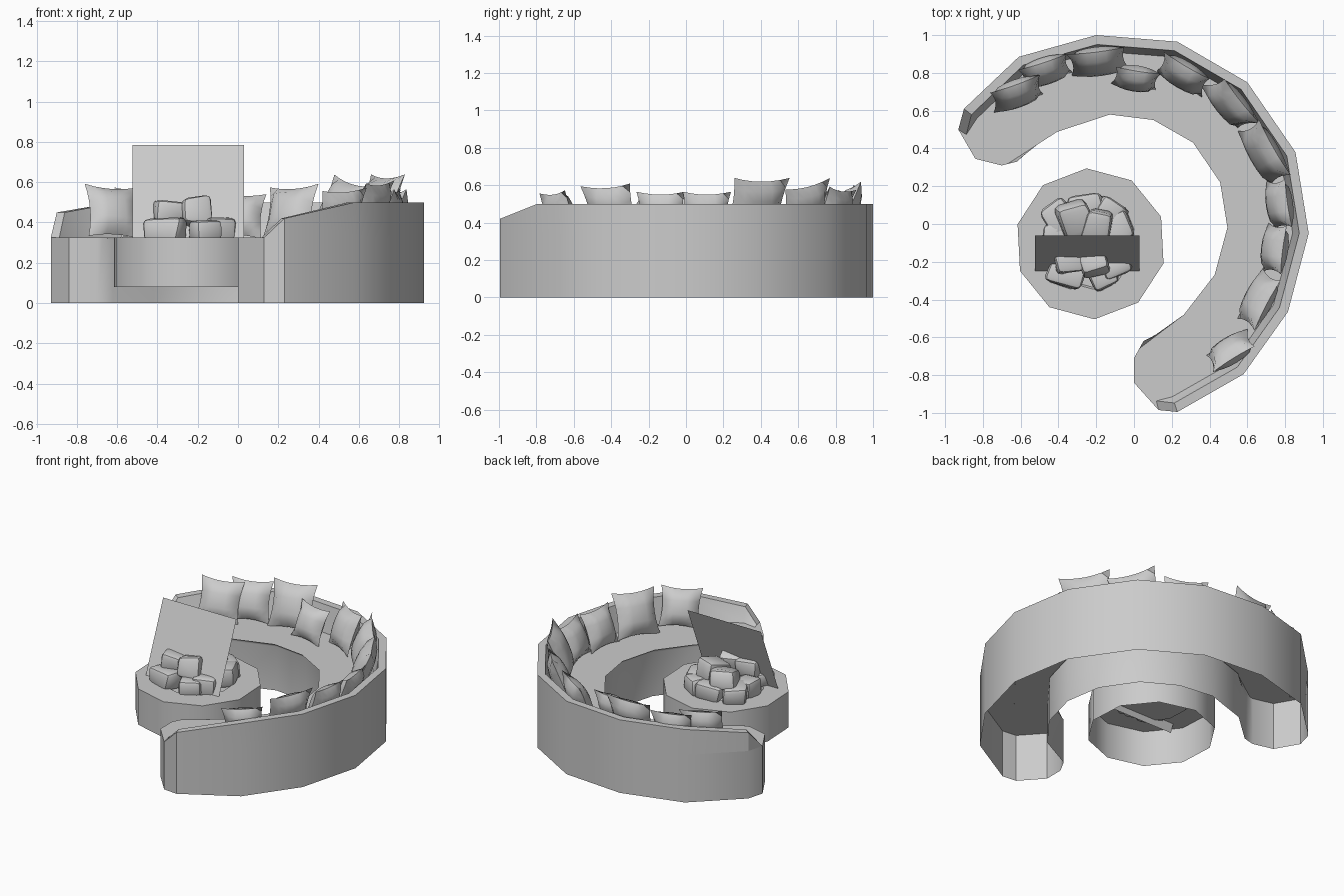
import bpy, bmesh, math, random
from mathutils import Vector, Matrix

if "Cube" in bpy.data.objects:
    bpy.data.objects.remove(bpy.data.objects["Cube"])

random.seed(4)
CX, CY, SEAT = -0.1, -0.02, 0.325


def make_object(name, bm, smooth=None):
    bmesh.ops.recalc_face_normals(bm, faces=bm.faces)
    me = bpy.data.meshes.new(name)
    bm.to_mesh(me)
    bm.free()
    ob = bpy.data.objects.new(name, me)
    bpy.context.collection.objects.link(ob)
    if smooth:
        bpy.ops.object.select_all(action='DESELECT')
        ob.select_set(True)
        bpy.context.view_layer.objects.active = ob
        bpy.ops.object.shade_smooth_by_angle(angle=math.radians(smooth))
    return ob


# Sofa plan: outer arc, then the rounded end and the inner arc
outer = [(-0.93, 0.5), (-0.90, 0.61), (-0.61, 0.885), (-0.2, 1.0), (0.23, 0.965),
         (0.6, 0.75), (0.855, 0.38), (0.925, -0.05), (0.815, -0.465),
         (0.58, -0.795), (0.23, -0.995), (0.13, -0.985)]
inner = [(0.0, -0.84), (0.0, -0.71), (0.05, -0.62), (0.28, -0.5), (0.45, -0.28),
         (0.52, -0.02), (0.48, 0.23), (0.33, 0.45), (0.11, 0.575), (-0.13, 0.605),
         (-0.42, 0.51), (-0.62, 0.33), (-0.70, 0.31), (-0.84, 0.345)]

# Seat: open-bottomed shell with a softened inner edge
bm = bmesh.new()
plan = outer + inner
top = [bm.verts.new((x, y, SEAT)) for x, y in plan]
bot = [bm.verts.new((x, y, 0)) for x, y in plan]
bm.faces.new(top)
n = len(plan)
for i in range(n):
    j = (i + 1) % n
    bm.faces.new((top[i], top[j], bot[j], bot[i]))
first = len(outer) + 2
lip = [bm.edges.get((top[i], top[i + 1])) for i in range(first, first + 9)]
bmesh.ops.bevel(bm, geom=lip, offset=0.025, segments=3, profile=0.5, affect='EDGES')
make_object("sofa_seat", bm, 35)

# Backrest: rim that follows the outer arc and slopes down at both ends
heights = [SEAT, 0.45] + [0.5] * 8 + [0.42, SEAT]
bm = bmesh.new()
rows = []
for (x, y), h in zip(outer, heights):
    d = Vector((x - CX, y - CY)).normalized()
    pts = [(0, SEAT), (0, h), (0.05, h), (0.085, SEAT)]
    rows.append([bm.verts.new((x - d.x * o, y - d.y * o, z)) for o, z in pts])
for a, b in zip(rows, rows[1:]):
    for k in range(3):
        bm.faces.new((a[k], a[k + 1], b[k + 1], b[k]))
bmesh.ops.remove_doubles(bm, verts=bm.verts, dist=0.0005)
make_object("sofa_back", bm, 30)


# Cushions: puffed squares with pinched sides
def cushion(name, x, y, size, twist=0, roll=0, lean=22, thick=0.12):
    bm = bmesh.new()
    m = 6
    grids = []
    for side in (-1, 1):
        grid = []
        for i in range(m + 1):
            row = []
            for j in range(m + 1):
                u, v = 2 * i / m - 1, 2 * j / m - 1
                puff = ((1 - u * u) * (1 - v * v)) ** 0.5
                px = u * (1 - 0.13 * (1 - v * v) * u * u)
                pz = v * (1 - 0.13 * (1 - u * u) * v * v)
                row.append(bm.verts.new((px * size / 2, side * puff * thick / 2, pz * size / 2)))
            grid.append(row)
        for i in range(m):
            for j in range(m):
                bm.faces.new((grid[i][j], grid[i + 1][j], grid[i + 1][j + 1], grid[i][j + 1]))
    bmesh.ops.remove_doubles(bm, verts=bm.verts, dist=0.0005)
    ob = make_object(name, bm, 50)
    yaw = math.atan2(y - CY, x - CX) - math.pi / 2 + math.radians(twist)
    ob.matrix_world = (Matrix.Translation((x, y, SEAT + size * 0.46))
                       @ Matrix.Rotation(yaw, 4, 'Z')
                       @ Matrix.Rotation(-math.radians(lean), 4, 'X')
                       @ Matrix.Rotation(math.radians(roll), 4, 'Y'))


cushions = [(-0.62, 0.69, 0.28, -15, 4), (-0.47, 0.81, 0.27, -6, 0), (-0.19, 0.86, 0.31, 0, -3),
            (0.01, 0.77, 0.24, 0, 3), (0.26, 0.79, 0.28, -8, -4), (0.51, 0.635, 0.31, -4, 12),
            (0.69, 0.375, 0.34, 3, 0), (0.77, 0.105, 0.26, 0, 0), (0.745, -0.13, 0.26, 0, 0),
            (0.66, -0.40, 0.30, 0, 3), (0.51, -0.67, 0.26, -10, 4)]
for i, c in enumerate(cushions):
    cushion(f"cushion_{i + 1}", *c)

# Fire table: ten-sided, open below, with a shallow pit in the top
TX, TY = -0.23, -0.105
bm = bmesh.new()
rings = []
for r, z in [(0.4, 0.08), (0.4, SEAT), (0.24, SEAT), (0.23, 0.305)]:
    rings.append([bm.verts.new((TX + r * math.cos(math.radians(93 + 36 * k)),
                                TY + r * math.sin(math.radians(93 + 36 * k)), z)) for k in range(10)])
for a, b in zip(rings, rings[1:]):
    for k in range(10):
        bm.faces.new((a[k], a[(k + 1) % 10], b[(k + 1) % 10], b[k]))
bm.faces.new(rings[-1])
make_object("fire_table", bm, 40)

# Flame card: a single plane leaning back
bm = bmesh.new()
bm.faces.new([bm.verts.new(p) for p in [(-0.525, -0.27, 0.27), (0.03, -0.27, 0.27),
                                        (0.03, -0.06, 0.785), (-0.525, -0.06, 0.785)]])
make_object("flame_card", bm)


# Stones: bevelled, jittered blocks piled in the pit
def stone(name, x, y, z, sx, sy, sz, yaw, tilt=0):
    bm = bmesh.new()
    bmesh.ops.create_cube(bm, size=1)
    for v in bm.verts:
        v.co += Vector([random.uniform(-0.1, 0.1) for _ in range(3)])
    bmesh.ops.bevel(bm, geom=bm.edges[:], offset=0.2, segments=2, profile=0.5, affect='EDGES')
    bmesh.ops.scale(bm, verts=bm.verts, vec=(sx, sy, sz))
    ob = make_object(name, bm, 35)
    ob.location = (x, y, z)
    ob.rotation_euler = (math.radians(tilt), 0, math.radians(yaw))


stones = [(-0.36, -0.265, 0.365, 0.18, 0.12, 0.11, -20), (-0.17, -0.28, 0.36, 0.14, 0.12, 0.11, 25),
          (-0.09, -0.23, 0.37, 0.15, 0.10, 0.12, 20), (-0.34, -0.20, 0.45, 0.15, 0.12, 0.11, 10),
          (-0.21, -0.20, 0.45, 0.14, 0.12, 0.14, 15, -15),
          (-0.08, -0.03, 0.37, 0.15, 0.16, 0.12, 30), (-0.13, 0.06, 0.37, 0.16, 0.12, 0.12, -35),
          (-0.25, 0.09, 0.37, 0.17, 0.12, 0.11, 10), (-0.39, 0.03, 0.37, 0.15, 0.17, 0.12, 35),
          (-0.41, -0.07, 0.37, 0.14, 0.14, 0.12, -5), (-0.31, 0.02, 0.44, 0.17, 0.17, 0.13, 20, 15),
          (-0.19, -0.01, 0.45, 0.14, 0.17, 0.15, -15, 15)]
for i, s in enumerate(stones):
    stone(f"fire_stone_{i + 1}", *s)
